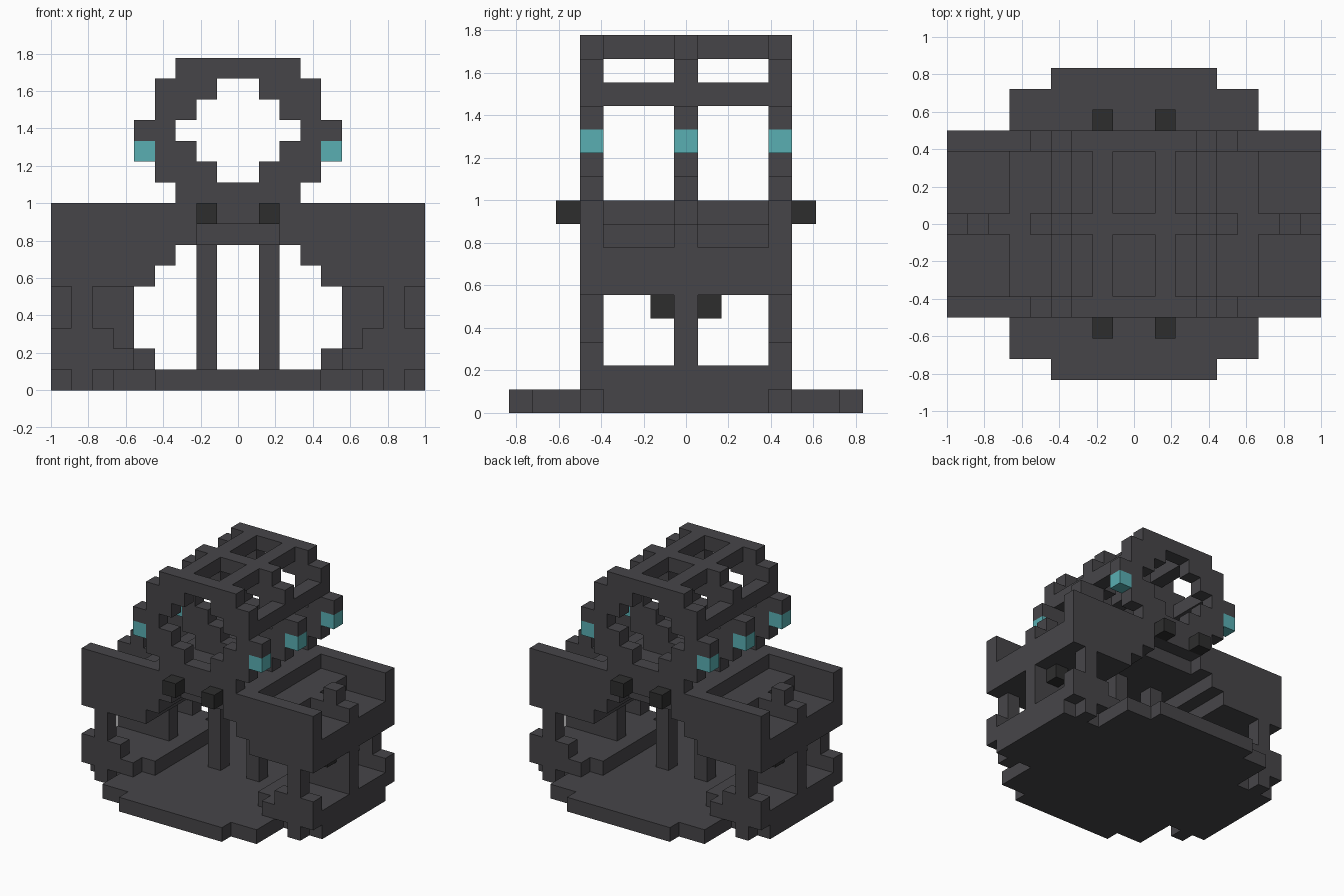
import bpy
import bmesh
from mathutils import Vector

old = bpy.data.objects.get("Cube")
if old:
    bpy.data.objects.remove(old)

U = 1 / 9                      # edge of one block
parts = {}                     # part name -> (material, set of block cells)
solid = set()


def material(name, rgb):
    m = bpy.data.materials.new(name)
    m.use_nodes = True
    m.diffuse_color = (*rgb, 1)
    m.node_tree.nodes["Principled BSDF"].inputs["Base Color"].default_value = (*rgb, 1)
    return m


grey = material("charcoal grey", (0.062, 0.060, 0.066))
black = material("near black", (0.027, 0.027, 0.027))
teal = material("teal", (0.100, 0.430, 0.450))


def fill(name, mat, x, y, z):
    """Fill blocks x0..x1 on both sides, rows y0..y1 inclusive, layers z0..z1 inclusive."""
    cells = parts.setdefault(name, (mat, set()))[1]
    for i in range(*x):
        for j in range(y[0], y[1] + 1):
            for k in range(z[0], z[1] + 1):
                for c in ((i, j, k), (-1 - i, j, k)):
                    if c not in solid:
                        solid.add(c)
                        cells.add(c)


def profile(name, rows, y, start):
    """Stack of mirrored (inner, outer) spans, one per layer."""
    for k, span in enumerate(rows, start):
        fill(name, grey, span, y, (k, k))


# Lamps on the sides of the three rings
for j in (-4, 0, 4):
    fill("side_lamps", teal, (4, 5), (j, j), (11, 11))

# Dark studs on the end panels and on the middle rib
for j in (-5, 5):
    fill("end_studs", black, (1, 2), (j, j), (8, 8))
for j in (-1, 1):
    fill("rib_studs", black, (7, 8), (j, j), (4, 4))

# Stepped base plate
fill("base_plate", grey, (0, 9), (-3, 3), (0, 0))
for s in (-1, 1):
    for row, width in ((4, 6), (5, 6), (6, 6), (7, 4)):
        fill("base_plate", grey, (0, width), (s * row, s * row), (0, 0))

# Three upper rings
ring = [(0, 3), (1, 4), (2, 5), (3, 5), (2, 4), (1, 4), (0, 3)]
for name, j in (("front_ring", -4), ("middle_ring", 0), ("back_ring", 4)):
    profile(name, ring, (j, j), 9)

# Long rails joining the rings
fill("roof_rails", grey, (1, 2), (-3, 3), (15, 15))
fill("shoulder_rails", grey, (3, 4), (-3, 3), (13, 13))

# End panels: arch above, cross-shaped feet below
arch = [(4, 9), (3, 9), (2, 9), (0, 9)]
foot = [(7, 8), (5, 9), (6, 9), (7, 8), (7, 8)]
for name, j in (("front", -4), ("back", 4)):
    profile(name + "_arch", arch, (j, j), 5)
    profile(name + "_feet", foot, (j, j), 0)

# Vault over the chamber and the sills beside it
profile("vault", [(4, 9), (3, 9), (0, 6), (0, 4)], (-3, 3), 5)
fill("side_sills", grey, (4, 9), (-3, 3), (1, 1))

# Middle rib with its raised cross, and two pillars
fill("middle_rib", grey, (5, 9), (0, 0), (2, 4))
fill("middle_rib", grey, (5, 9), (0, 0), (7, 7))
fill("middle_rib", grey, (7, 8), (0, 0), (8, 8))
fill("pillars", grey, (1, 2), (0, 0), (1, 6))


def build(name, mat, cells):
    """Skin the exposed sides of the blocks and merge flat regions."""
    bm = bmesh.new()
    for c in cells:
        centre = Vector(((c[0] + 0.5) * U, c[1] * U, (c[2] + 0.5) * U))
        for axis in range(3):
            for s in (-1, 1):
                n = list(c)
                n[axis] += s
                if tuple(n) in solid:
                    continue
                d, a, b = Vector(), Vector(), Vector()
                d[axis] = s * U / 2
                a[(axis + 1) % 3] = U / 2
                b[(axis + 2) % 3] = s * U / 2
                bm.faces.new([bm.verts.new(centre + d + o)
                              for o in (-a - b, a - b, a + b, b - a)])
    bmesh.ops.remove_doubles(bm, verts=bm.verts, dist=U / 100)
    bmesh.ops.dissolve_limit(bm, angle_limit=0.01, verts=bm.verts, edges=bm.edges)
    mesh = bpy.data.meshes.new(name)
    bm.to_mesh(mesh)
    bm.free()
    mesh.materials.append(mat)
    bpy.context.collection.objects.link(bpy.data.objects.new(name, mesh))


for part, (mat, cells) in parts.items():
    build(part, mat, cells)
